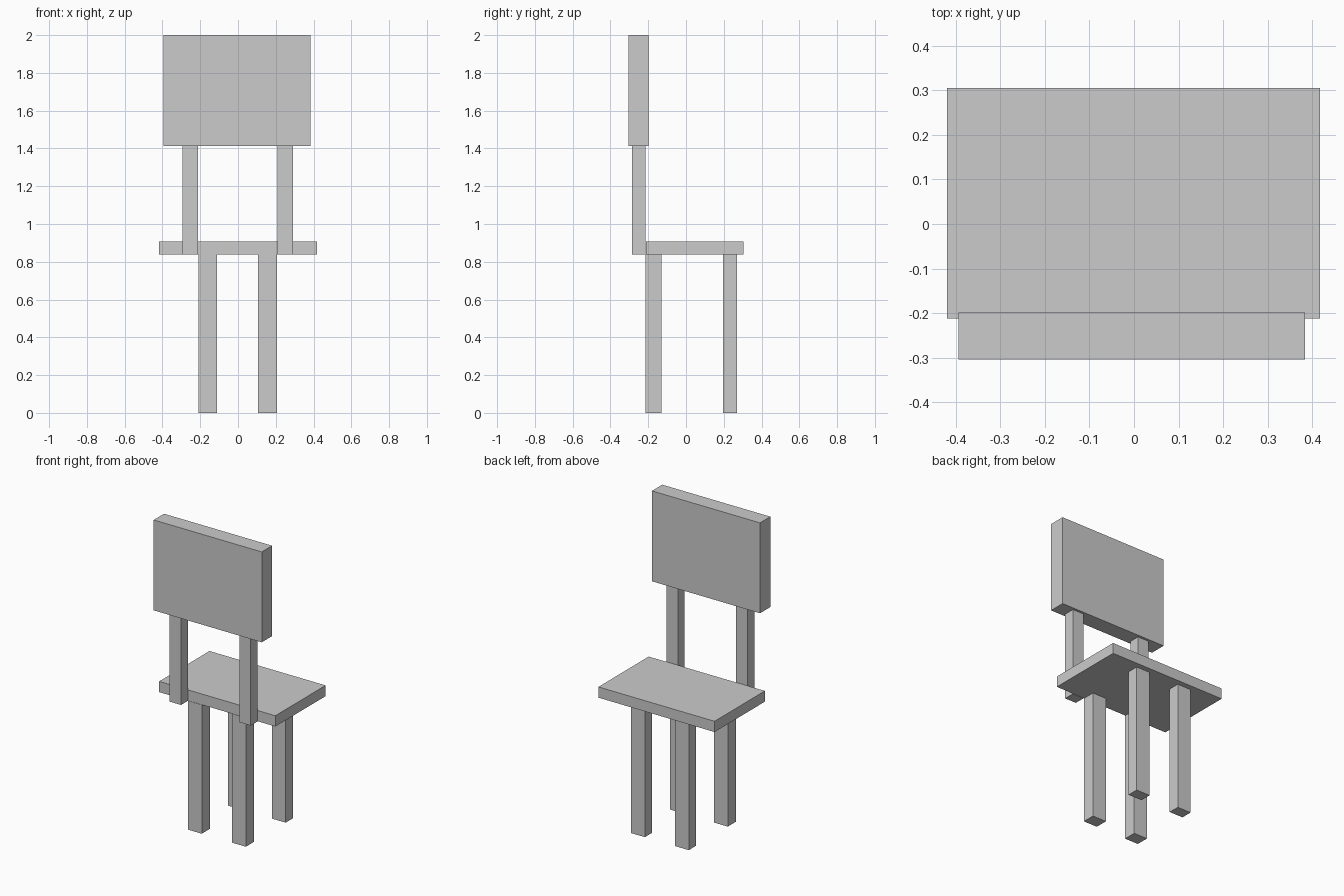
import bpy

if "Cube" in bpy.data.objects:
    bpy.data.objects.remove(bpy.data.objects["Cube"])


def box(name, x, y, z):
    """Add a box spanning the given (min, max) ranges."""
    spans = (x, y, z)
    bpy.ops.mesh.primitive_cube_add(size=1, location=[(a + b) / 2 for a, b in spans])
    obj = bpy.context.object
    obj.name = name
    obj.scale = [b - a for a, b in spans]
    bpy.ops.object.transform_apply(location=False, rotation=False, scale=True)
    return obj


SEAT_BOTTOM, SEAT_TOP = 0.838, 0.908
PANEL_BOTTOM = 1.412

# Seat slab
box("seat", (-0.419, 0.417), (-0.212, 0.305), (SEAT_BOTTOM, SEAT_TOP))

# Backrest panel
box("backrest", (-0.394, 0.384), (-0.304, -0.198), (PANEL_BOTTOM, 2.0))

# Backrest posts, fixed to the edge of the seat
for side, x in (("left", (-0.293, -0.211)), ("right", (0.209, 0.291))):
    box(f"{side}_post", x, (-0.285, -0.214), (SEAT_BOTTOM, PANEL_BOTTOM))

# Four legs
for side, x in (("left", (-0.209, -0.111)), ("right", (0.107, 0.206))):
    for end, y in (("front", (-0.214, -0.131)), ("rear", (0.196, 0.27))):
        box(f"{end}_{side}_leg", x, y, (0, SEAT_BOTTOM))
